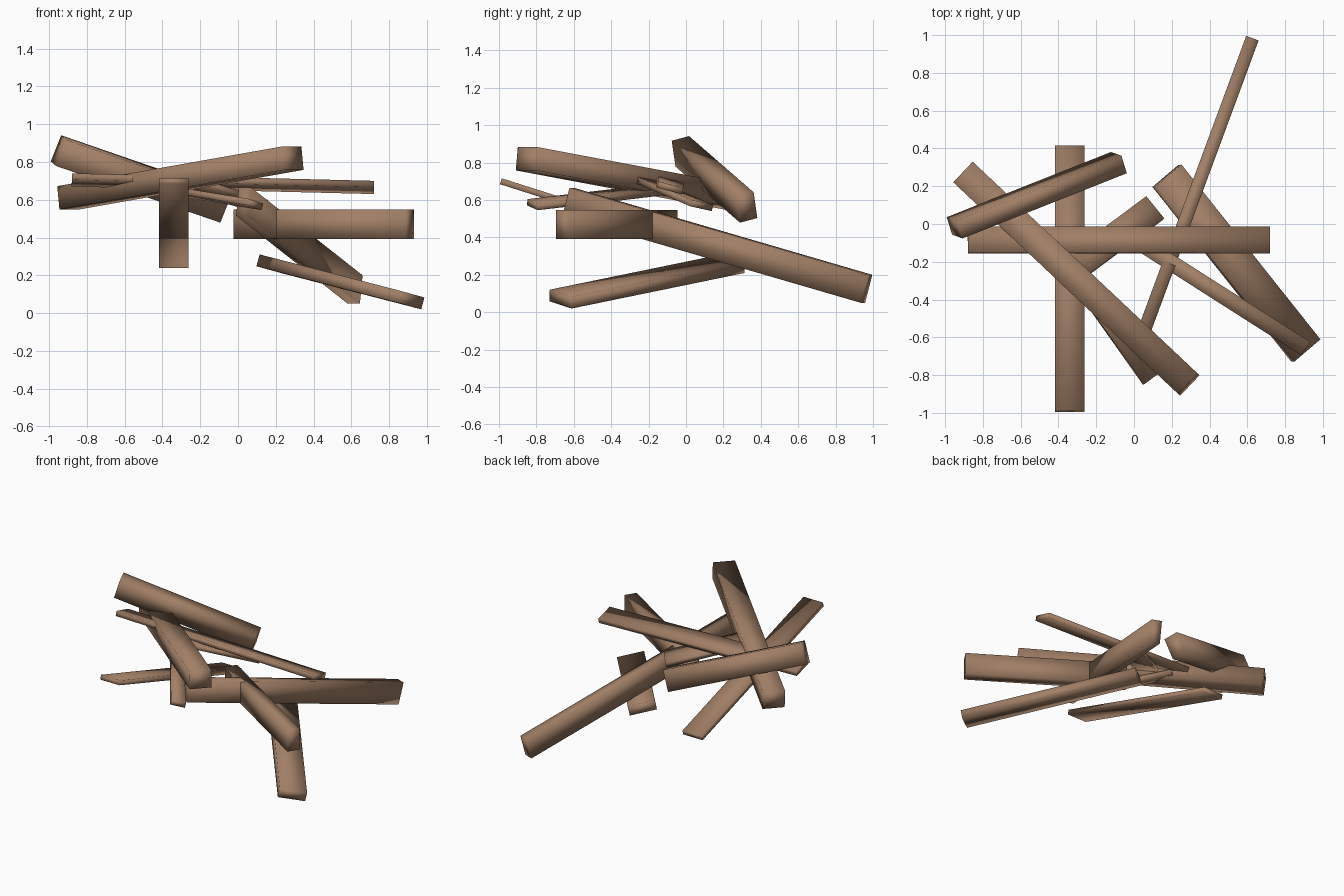
import bpy
import math
from mathutils import Vector, Matrix

old = bpy.data.objects.get("Cube")
if old:
    bpy.data.objects.remove(old, do_unlink=True)

# One brown wood colour for every plank
wood = bpy.data.materials.new("brown_wood")
wood.use_nodes = True
colour = (0.36, 0.215, 0.135, 1)
wood.diffuse_color = colour
bsdf = wood.node_tree.nodes["Principled BSDF"]
bsdf.inputs["Base Color"].default_value = colour
bsdf.inputs["Roughness"].default_value = 0.8


def plank(name, start, end, width, thick, roll=0):
    """Softly shaded board between two end centres, rolled about its length."""
    a, b = Vector(start), Vector(end)
    along = (b - a).normalized()
    side = Vector((0, 0, 1)).cross(along).normalized()
    side = Matrix.Rotation(math.radians(roll), 3, along) @ side
    up = along.cross(side)
    bpy.ops.mesh.primitive_cube_add(size=1)
    ob = bpy.context.object
    ob.name = name
    size = ((b - a).length, width, thick)
    frame = Matrix((along, side, up)).transposed() @ Matrix.Diagonal(size)
    ob.data.transform(frame.to_4x4())
    ob.location = (a + b) / 2
    ob.data.materials.append(wood)
    bpy.ops.object.shade_smooth()
    return ob


# Thick beams on top of the pile
plank("long_beam", (-0.9, 0.27, 0.61), (0.29, -0.85, 0.82), 0.15, 0.125)
plank("short_beam", (-0.95, -0.02, 0.86), (-0.08, 0.325, 0.56), 0.1, 0.15, 15)

# Flat boards
plank("sloping_board", (-0.34, -0.99, 0.7), (-0.34, 0.41, 0.255), 0.157, 0.033)
plank("level_board", (-0.88, -0.085, 0.705), (0.72, -0.085, 0.665), 0.14, 0.035, -15)
plank("bottom_board", (0.175, 0.255, 0.26), (0.91, -0.67, 0.07), 0.185, 0.065, -12)
plank("short_board", (-0.3, -0.22, 0.7), (0.11, 0.085, 0.57), 0.15, 0.035, -10)
plank("hidden_board", (-0.42, -0.1, 0.66), (0.09, -0.82, 0.575), 0.1, 0.035, -15)

# Boards standing on edge
plank("leaning_board", (0.03, -0.63, 0.59), (0.62, 0.965, 0.125), 0.07, 0.155)
plank("edge_board", (0.0, -0.08, 0.47), (0.91, -0.66, 0.47), 0.085, 0.155)
